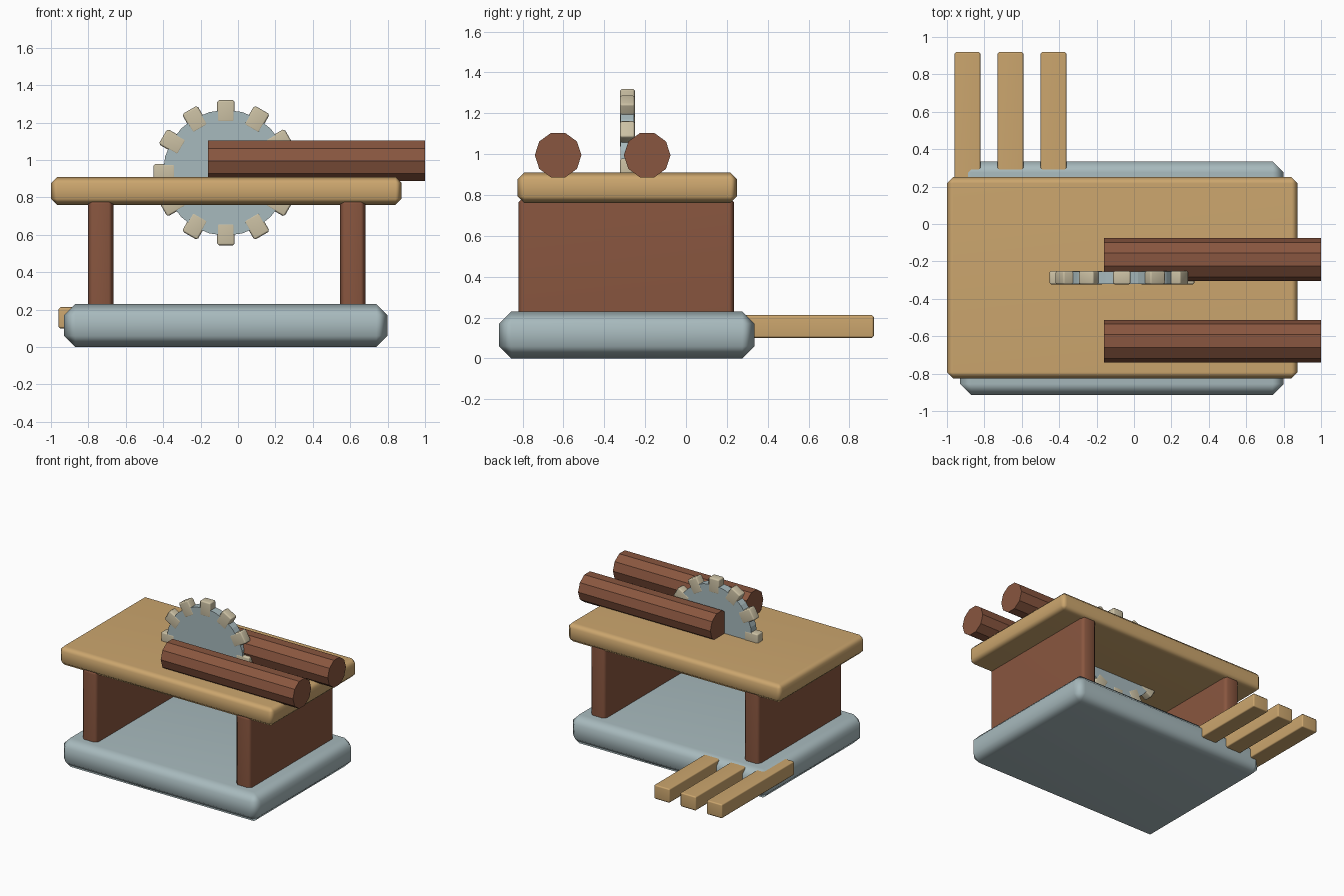
import bpy, math
from mathutils import Matrix

if "Cube" in bpy.data.objects:
    bpy.data.objects.remove(bpy.data.objects["Cube"])


def material(name, rgb):
    m = bpy.data.materials.new(name)
    m.diffuse_color = (*rgb, 1)
    m.use_nodes = True
    m.node_tree.nodes["Principled BSDF"].inputs["Base Color"].default_value = m.diffuse_color
    return m


STEEL = material("blue_grey_steel", (0.39, 0.49, 0.51))
TAN = material("tan_wood", (0.60, 0.38, 0.155))
BROWN = material("brown_wood", (0.25, 0.093, 0.05))
BONE = material("pale_tooth", (0.60, 0.53, 0.37))


def finish(ob, name, mat, bevel=0.0, smooth=False):
    ob.name = name
    ob.data.materials.append(mat)
    if smooth:
        bpy.ops.object.shade_smooth_by_angle(angle=math.radians(60))
    if bevel:
        b = ob.modifiers.new("bevel", 'BEVEL')
        b.width = bevel
        b.segments = 1
    if smooth:
        for p in ob.data.polygons:
            p.use_smooth = True
        w = ob.modifiers.new("weighted", 'WEIGHTED_NORMAL')
        w.keep_sharp = False
    return ob


def box(name, lo, hi, mat, bevel, smooth=True):
    bpy.ops.mesh.primitive_cube_add(size=1)
    ob = bpy.context.object
    size = [b - a for a, b in zip(lo, hi)]
    mid = [(a + b) / 2 for a, b in zip(lo, hi)]
    ob.data.transform(Matrix.Diagonal((*size, 1)))
    ob.location = mid
    # clear the cube's flat edges so the bevel can carry smooth normals
    finish(ob, name, mat, bevel, False)
    if smooth:
        for p in ob.data.polygons:
            p.use_smooth = True
        ob.modifiers.new("weighted", 'WEIGHTED_NORMAL')
    return ob


# Base slab, table top and the two wall legs
box("base", (-0.93, -0.915, 0), (0.80, 0.335, 0.23), STEEL, 0.06)
box("table_top", (-1.0, -0.825, 0.76), (0.875, 0.25, 0.91), TAN, 0.033)
for name, x in (("left_leg", -0.803), ("right_leg", 0.545)):
    box(name, (x, -0.82, 0.17), (x + 0.137, 0.235, 0.79), BROWN, 0.025)

# Planks sticking out behind the base
for i, x in enumerate((-0.96, -0.73, -0.50)):
    box(f"plank_{i + 1}", (x, 0.01, 0.10), (x + 0.14, 0.92, 0.213), TAN, 0.01)

# Two ten-sided logs lying on the table, a flat side up
for i, y in enumerate((-0.626, -0.19)):
    bpy.ops.mesh.primitive_cylinder_add(vertices=10, radius=0.114, depth=1.16)
    ob = bpy.context.object
    # turn the axis along x with vertices pointing to +y and -y
    ob.data.transform(Matrix.Rotation(math.pi / 2, 4, 'Y') @ Matrix.Rotation(0, 4, 'Z'))
    ob.location = (0.42, y, 0.995)
    finish(ob, f"log_{i + 1}", BROWN)

# Saw blade disc
CX, CY, CZ = -0.065, -0.287, 0.932
bpy.ops.mesh.primitive_cylinder_add(vertices=24, radius=0.336, depth=0.066)
disc = bpy.context.object
disc.data.transform(Matrix.Rotation(math.pi / 2, 4, 'X'))
disc.location = (CX, CY, CZ)
finish(disc, "saw_blade", STEEL)

# Twelve teeth around the rim
for i in range(12):
    ob = box(f"saw_tooth_{i + 1}", (-0.0475, -0.037, 0.27), (0.0475, 0.037, 0.388), BONE, 0.01)
    a = i * math.pi / 6
    ob.location = (CX + 0.329 * math.sin(a), CY, CZ + 0.329 * math.cos(a))
    ob.rotation_euler = (0, a, 0)
